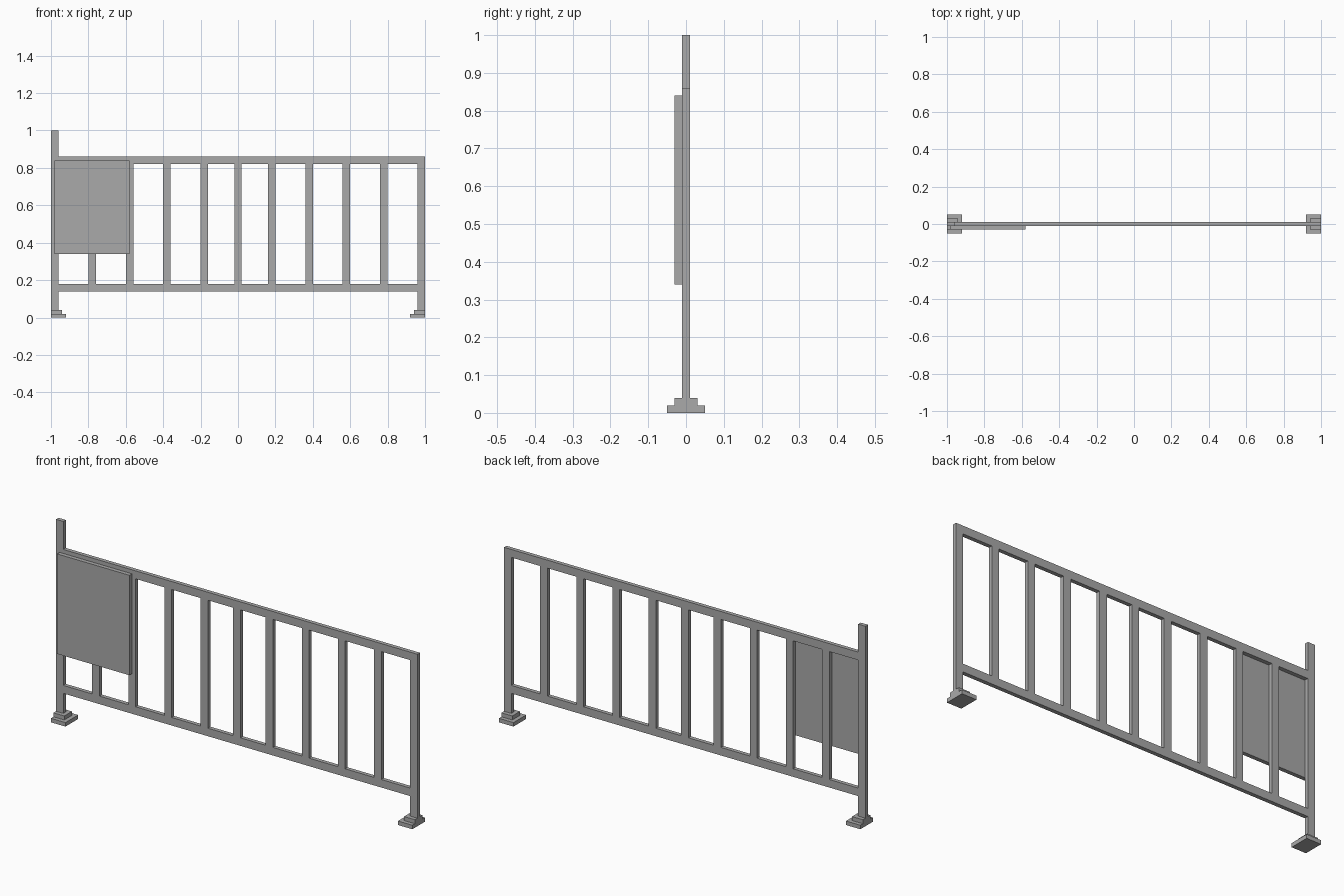
import bpy
import bmesh
from mathutils import Vector

cube = bpy.data.objects.get("Cube")
if cube:
    bpy.data.objects.remove(cube, do_unlink=True)

# One grey painted metal for everything
metal = bpy.data.materials.new("grey_metal")
metal.use_nodes = True
grey = (0.40, 0.40, 0.40, 1)
metal.diffuse_color = grey
metal.node_tree.nodes["Principled BSDF"].inputs["Base Color"].default_value = grey


def box(name, low, high):
    """Add a box spanning two opposite corners."""
    low, high = Vector(low), Vector(high)
    mesh = bpy.data.meshes.new(name)
    bm = bmesh.new()
    bmesh.ops.create_cube(bm, size=1)
    bmesh.ops.scale(bm, vec=high - low, verts=bm.verts)
    bm.to_mesh(mesh)
    bm.free()
    mesh.materials.append(metal)
    obj = bpy.data.objects.new(name, mesh)
    obj.location = (low + high) / 2
    bpy.context.collection.objects.link(obj)
    return obj


BAR = 0.04     # width of every bar
HALF = 0.01    # half the frame depth
TOP = 0.86     # top of the frame
BOTTOM = 0.14  # underside of the lower rail

# End posts on stepped feet; the right post rises above the frame
for side, label, height in ((-1, "right", 1.0), (1, "left", TOP)):
    def span(width):
        return sorted((side, side * (1 - width)))
    parts = (("post", BAR, HALF, 0.04, height),
             ("foot_step", 0.06, 0.03, 0.02, 0.04),
             ("foot_base", 0.08, 0.05, 0, 0.02))
    for part, width, depth, z0, z1 in parts:
        x0, x1 = span(width)
        box(f"{label}_{part}", (x0, -depth, z0), (x1, depth, z1))

# Horizontal rails between the posts
inner = 1 - BAR
box("top_rail", (-inner, -HALF, TOP - BAR), (inner, HALF, TOP))
box("bottom_rail", (-inner, -HALF, BOTTOM), (inner, HALF, BOTTOM + BAR))

# Upright bars, mirrored about the middle one
offsets = (0.18, 0.38, 0.58, 0.78)
for i, x in enumerate([-o for o in reversed(offsets)] + [0, *offsets]):
    box(f"upright_bar_{i + 1}", (x - BAR / 2, -HALF, BOTTOM + BAR),
        (x + BAR / 2, HALF, TOP - BAR))

# Flat panel mounted on the front
box("front_panel", (-0.98, -0.03, 0.34), (-0.58, -HALF, 0.84))
